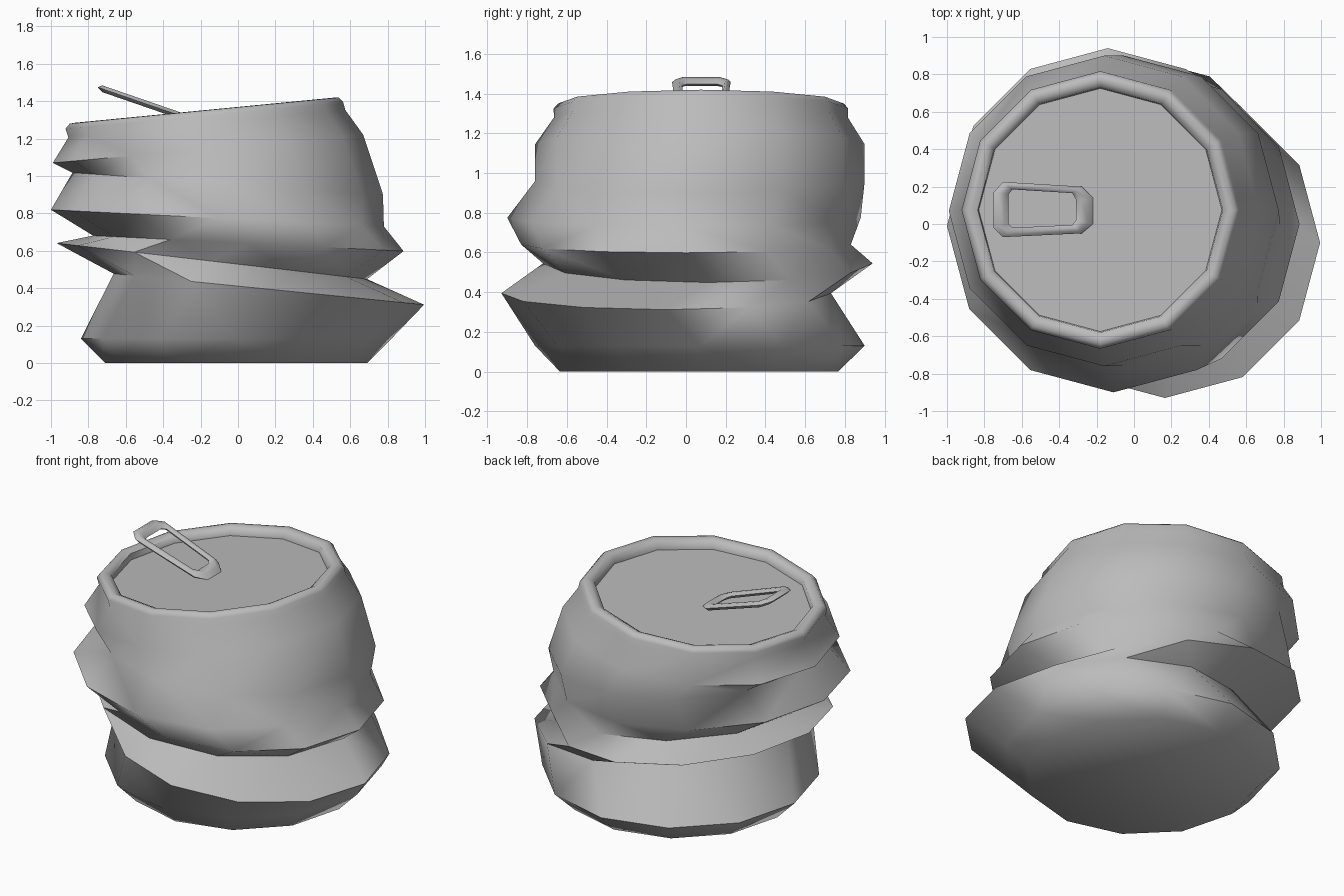
import bpy, bmesh, math

cube = bpy.data.objects.get("Cube")
if cube:
    bpy.data.objects.remove(cube, do_unlink=True)

SIDES = 12


def make_material(name, value):
    mat = bpy.data.materials.new(name)
    mat.use_nodes = True
    color = (value, value, value, 1)
    mat.diffuse_color = color
    mat.node_tree.nodes["Principled BSDF"].inputs["Base Color"].default_value = color
    return mat


metal = make_material("grey metal", 0.5)


def ring(bm, x, y, z, radius, slope):
    """Horizontal circle, sheared along x by the slope."""
    pts = []
    for i in range(SIDES):
        a = math.tau * i / SIDES
        dx, dy = radius * math.cos(a), radius * math.sin(a)
        pts.append(bm.verts.new((x + dx, y + dy, z + slope * dx)))
    return pts


def bridge(bm, low, high):
    n = len(low)
    return [bm.faces.new((low[i], low[(i + 1) % n], high[(i + 1) % n], high[i]))
            for i in range(n)]


def finish(bm, name, angle):
    mesh = bpy.data.meshes.new(name)
    bm.to_mesh(mesh)
    bm.free()
    obj = bpy.data.objects.new(name, mesh)
    bpy.context.collection.objects.link(obj)
    mesh.materials.append(metal)
    bpy.ops.object.select_all(action='DESELECT')
    bpy.context.view_layer.objects.active = obj
    obj.select_set(True)
    bpy.ops.object.shade_smooth_by_angle(angle=math.radians(angle))
    return obj


# Crushed can wall: shifted, tilted rings (x, y, z, radius, slope), bottom to shoulder
folds = [
    (-0.01, 0.065, 0, 0.70, 0),
    (-0.01, 0.07, 0.13, 0.83, 0),
    (0.165, -0.1, 0.395, 0.83, -0.1),
    (-0.14, 0.11, 0.545, 0.83, -0.116),
    (0.055, 0, 0.64, 0.83, -0.05),
    (-0.11, -0.01, 0.775, 0.89, -0.05),
    (-0.055, 0.07, 0.96, 0.83, -0.07),
    (-0.16, 0.07, 1.145, 0.83, 0.09),
    (-0.167, 0.075, 1.28, 0.74, 0.1),
]
bm = bmesh.new()
rings = [ring(bm, *f) for f in folds]
bm.faces.new(rings[0][::-1])
wall = []
for low, high in zip(rings, rings[1:]):
    wall += bridge(bm, low, high)
bmesh.ops.triangulate(bm, faces=wall, quad_method='SHORT_EDGE')

# Rounded rim and recessed lid, continuing the wall
rim = [(1.325, 0.742), (1.35, 0.72), (1.352, 0.69), (1.335, 0.655), (1.295, 0.65)]
last = rings[-1]
for z, radius in rim:
    loop = ring(bm, -0.18, 0.075, z, radius, 0.097)
    bridge(bm, last, loop)
    last = loop
bm.faces.new(last)
finish(bm, "can_body", 60)

# Pull tab: a closed loop with cut corners, bent up from the lid
outer = [(-0.75, -0.02), (-0.70, -0.07), (-0.28, -0.05), (-0.22, 0),
         (-0.22, 0.14), (-0.28, 0.2), (-0.70, 0.225), (-0.75, 0.17)]
inner = [(-0.67, 0.0), (-0.65, -0.02), (-0.33, -0.005), (-0.31, 0.02),
         (-0.31, 0.13), (-0.33, 0.165), (-0.65, 0.185), (-0.67, 0.16)]
bm = bmesh.new()
section = []
for mix, lift in ((0, 0), (0.3, 0.018), (0.7, 0.018), (1, 0), (0.7, -0.018), (0.3, -0.018)):
    loop = []
    for (ox, oy), (ix, iy) in zip(outer, inner):
        x, y = ox + (ix - ox) * mix, oy + (iy - oy) * mix
        loop.append(bm.verts.new((x, y, 1.475 - 0.345 * (x + 0.75) + lift)))
    section.append(loop)
for i, loop in enumerate(section):
    bridge(bm, loop, section[(i + 1) % len(section)])
bmesh.ops.recalc_face_normals(bm, faces=bm.faces)
finish(bm, "pull_tab", 60)
